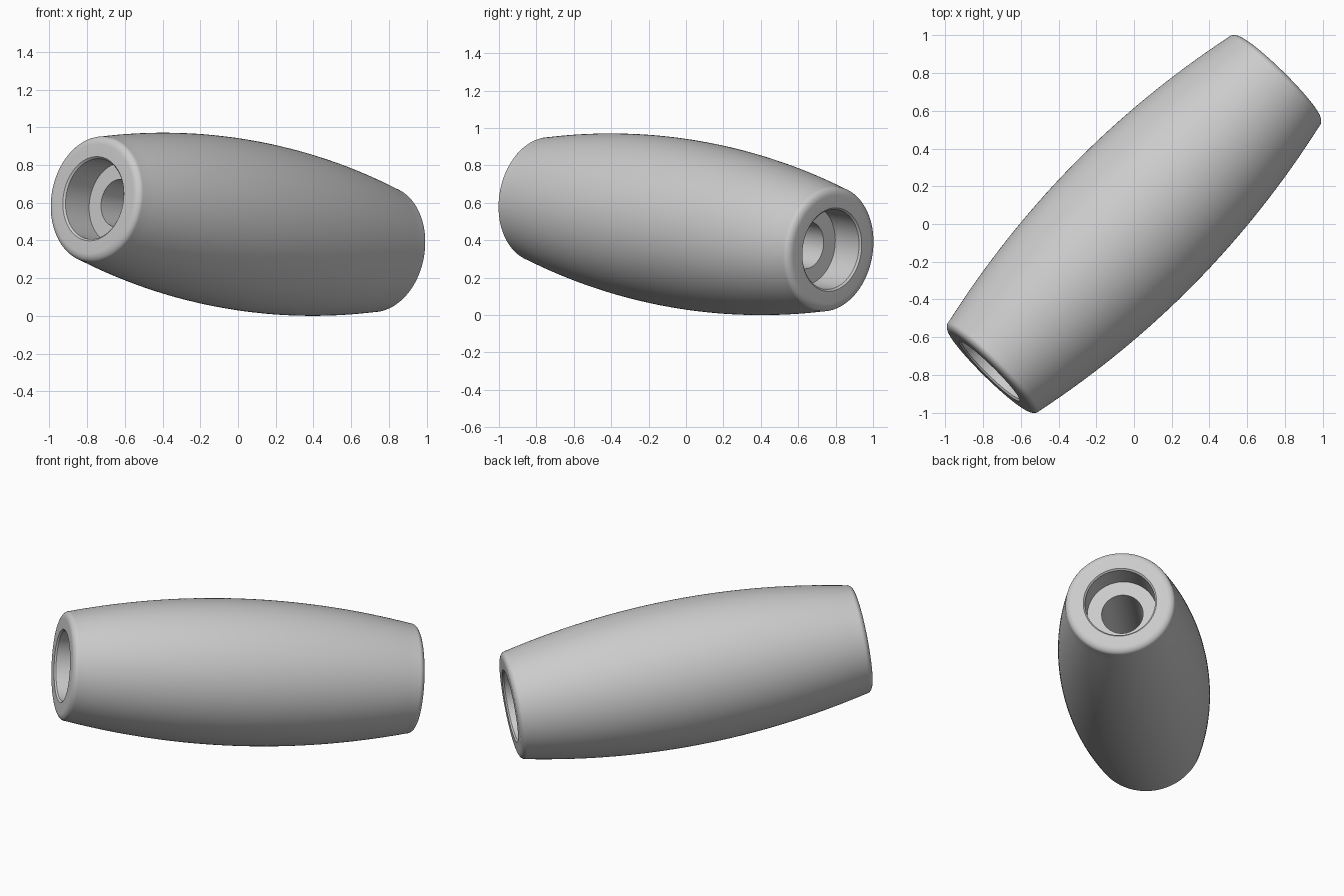
import bpy, bmesh, math
from mathutils import Vector

default = bpy.data.objects.get("Cube")
if default:
    bpy.data.objects.remove(default, do_unlink=True)

grey = bpy.data.materials.new("light grey")
grey.use_nodes = True
colour = (0.6, 0.6, 0.6, 1)
grey.diffuse_color = colour
grey.node_tree.nodes["Principled BSDF"].inputs["Base Color"].default_value = colour

HALF, BELLY, TAPER = 1.103, 0.451, 0.1      # half length, widest radius, bulge
CAP, RECESS, BORE = 0.292, 0.215, 0.127     # radii at the ends
DEPTH, CHAMFER, SEGMENTS = 0.19, 0.01, 128


def bulge(t):
    return BELLY - TAPER * t * t


def end_profile():
    """Half profile from the bore at mid length to the start of the barrel."""
    pts = [(BORE, 0), (BORE, HALF - DEPTH), (RECESS, HALF - DEPTH),
           (RECESS, HALF - CHAMFER), (RECESS + CHAMFER, HALF), (CAP, HALF)]
    # Rounded outer rim
    drop = 0.035
    rim = bulge(HALF - drop)
    for i in range(1, 9):
        a = i / 8 * math.pi / 2
        pts.append((CAP + (rim - CAP) * math.sin(a), HALF - drop * (1 - math.cos(a))))
    return pts


# Closed profile: one end, the bulging side, then the mirrored end
end = end_profile()
start = HALF - 0.035
side = [(bulge(t), t) for t in (start * (1 - i / 16) for i in range(1, 32))]
mirrored = [(r, -t) for r, t in reversed(end[1:])]
profile = end + side + mirrored

# Revolve the profile around the long axis
bm = bmesh.new()
rings = []
for s in range(SEGMENTS):
    a = 2 * math.pi * s / SEGMENTS
    rings.append([bm.verts.new((r * math.cos(a), r * math.sin(a), t)) for r, t in profile])
n = len(profile)
for s in range(SEGMENTS):
    here, there = rings[s], rings[(s + 1) % SEGMENTS]
    for i in range(n):
        j = (i + 1) % n
        bm.faces.new((here[i], there[i], there[j], here[j]))
bmesh.ops.recalc_face_normals(bm, faces=bm.faces)

mesh = bpy.data.meshes.new("barrel_handle")
bm.to_mesh(mesh)
bm.free()
mesh.materials.append(grey)
handle = bpy.data.objects.new("barrel_handle", mesh)
bpy.context.collection.objects.link(handle)

# Lay it diagonally, with the back left end dipping
axis = Vector((0.696, 0.708, -0.123)).normalized()
mesh.transform(axis.to_track_quat('Z', 'Y').to_matrix().to_4x4())
handle.location.z = -min(v.co.z for v in mesh.vertices)

bpy.context.view_layer.objects.active = handle
handle.select_set(True)
bpy.ops.object.shade_smooth_by_angle(angle=math.radians(30))
